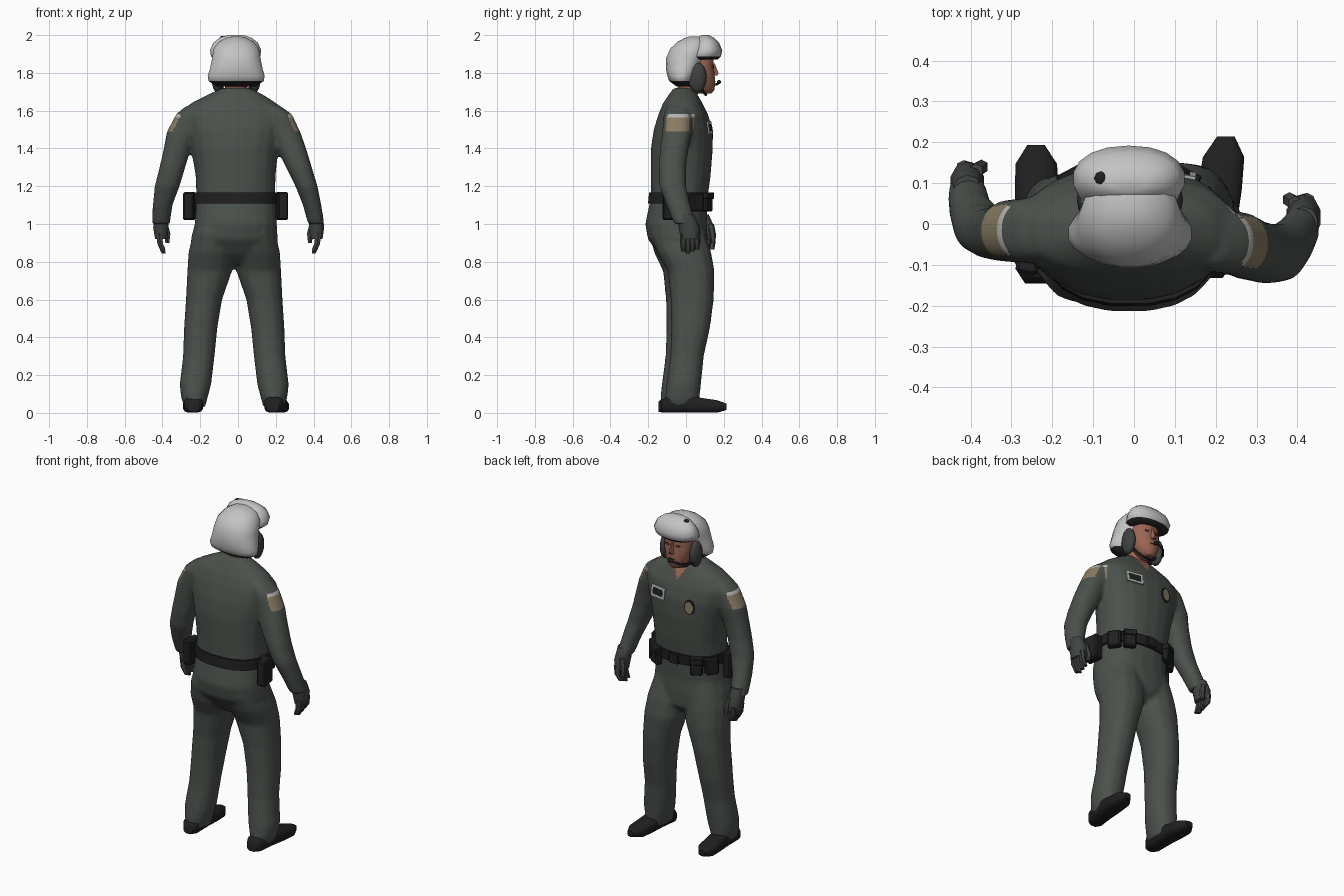
import bpy, bmesh, math
from mathutils import Vector


def material(name, r, g, b):
    m = bpy.data.materials.new(name)
    m.diffuse_color = (r, g, b, 1)
    return m


UNIFORM = material("uniform green grey", 0.07, 0.082, 0.071)
GLOVE = material("glove dark green", 0.053, 0.06, 0.053)
BLACK = material("black leather", 0.014, 0.014, 0.015)
WHITE = material("helmet white", 0.55, 0.55, 0.55)
GREY = material("dark grey padding", 0.05, 0.052, 0.052)
SKIN = material("skin", 0.33, 0.13, 0.085)
TAN = material("patch tan", 0.25, 0.2, 0.125)
LIGHT = material("light grey trim", 0.45, 0.45, 0.43)
BROWN = material("dark brown", 0.1, 0.04, 0.028)


def finish(name, bm, mats, rule=None, angle=45):
    bmesh.ops.recalc_face_normals(bm, faces=bm.faces)
    if rule:
        for f in bm.faces:
            f.material_index = rule(f.calc_center_median(), f.normal)
    me = bpy.data.meshes.new(name)
    bm.to_mesh(me)
    bm.free()
    for m in mats:
        me.materials.append(m)
    ob = bpy.data.objects.new(name, me)
    bpy.context.collection.objects.link(ob)
    bpy.ops.object.select_all(action='DESELECT')
    ob.select_set(True)
    bpy.context.view_layer.objects.active = ob
    bpy.ops.object.shade_smooth_by_angle(angle=math.radians(angle))
    return ob


def loft(name, rows, mats, n=14, power=2.2, along='z', rule=None, angle=50):
    """Skin rounded sections; row = (position, x0, x1, b0, b1)."""
    bm = bmesh.new()
    rings = []
    for s, x0, x1, b0, b1 in rows:
        ring = []
        for i in range(n):
            t = 2 * math.pi * (i + 0.5) / n
            c, d = math.cos(t), math.sin(t)
            u = math.copysign(abs(c) ** (2 / power), c)
            v = math.copysign(abs(d) ** (2 / power), d)
            x, b = (x0 + x1) / 2 + u * (x1 - x0) / 2, (b0 + b1) / 2 + v * (b1 - b0) / 2
            ring.append(bm.verts.new((x, b, s) if along == 'z' else (x, s, b)))
        rings.append(ring)
    for a, b in zip(rings, rings[1:]):
        for i in range(n):
            bm.faces.new((a[i], a[(i + 1) % n], b[(i + 1) % n], b[i]))
    bm.faces.new(rings[0])
    bm.faces.new(rings[-1])
    return finish(name, bm, mats, rule, angle)


def ball(name, loc, size, mat, seg=10):
    bm = bmesh.new()
    bmesh.ops.create_uvsphere(bm, u_segments=seg, v_segments=seg // 2 + 2, radius=1)
    bmesh.ops.scale(bm, vec=size, verts=bm.verts)
    bmesh.ops.translate(bm, vec=loc, verts=bm.verts)
    return finish(name, bm, [mat], angle=80)


def box(name, loc, size, mat, turn=0, bevel=0.008):
    bm = bmesh.new()
    bmesh.ops.create_cube(bm, size=1)
    bmesh.ops.scale(bm, vec=size, verts=bm.verts)
    if bevel:
        bmesh.ops.bevel(bm, geom=bm.edges[:], offset=bevel, segments=1, affect='EDGES')
    ob = finish(name, bm, [mat], angle=30)
    ob.location = loc
    ob.rotation_euler.z = math.radians(turn)
    return ob


def tube(name, pts, r, mat):
    cu = bpy.data.curves.new(name, 'CURVE')
    cu.dimensions = '3D'
    cu.bevel_depth, cu.bevel_resolution, cu.use_fill_caps = r, 1, True
    sp = cu.splines.new('POLY')
    sp.points.add(len(pts) - 1)
    for p, q in zip(sp.points, pts):
        p.co = (*q, 1)
    cu.materials.append(mat)
    bpy.context.collection.objects.link(bpy.data.objects.new(name, cu))


# Uniform: torso, legs and arms, fused into one smooth suit below
parts = [loft("torso", [
    (0.79, -0.07, 0.04, -0.09, 0.07), (0.84, -0.17, 0.14, -0.145, 0.115),
    (0.92, -0.252, 0.212, -0.203, 0.116), (1.0, -0.23, 0.207, -0.217, 0.111),
    (1.14, -0.222, 0.198, -0.187, 0.115), (1.25, -0.225, 0.2, -0.187, 0.131),
    (1.4, -0.25, 0.215, -0.187, 0.143), (1.5, -0.275, 0.24, -0.172, 0.141),
    (1.58, -0.295, 0.255, -0.147, 0.118), (1.64, -0.25, 0.205, -0.122, 0.088),
    (1.69, -0.15, 0.125, -0.088, 0.058), (1.72, -0.082, 0.062, -0.065, 0.035)],
    [UNIFORM], n=20, power=2.3)]
# The right leg mirrors the left about x = -0.02 and stands a little further forward
leg = [(1.02, -0.215, -0.05, -0.18, 0.08), (0.95, -0.24, -0.025, -0.195, 0.1),
       (0.85, -0.264, -0.015, -0.17, 0.118), (0.75, -0.27, -0.03, -0.122, 0.127),
       (0.6, -0.277, -0.083, -0.107, 0.123), (0.45, -0.287, -0.108, -0.104, 0.103),
       (0.3, -0.292, -0.123, -0.109, 0.07), (0.15, -0.31, -0.141, -0.129, 0.055),
       (0.08, -0.302, -0.16, -0.137, 0.048), (0.03, -0.285, -0.173, -0.13, 0.04)]
parts.append(loft("left_leg", leg, [UNIFORM]))
right = []
for z, x0, x1, y0, y1 in leg:
    f = 0.025 * min(1, max(0, (0.98 - z) / 0.2))
    right.append((z, -0.04 - x1, -0.04 - x0, y0 + f, y1 + f))
parts.append(loft("right_leg", right, [UNIFORM]))
parts.append(loft("right_arm", [
    (1.625, 0.12, 0.225, -0.1, 0.02), (1.58, 0.13, 0.288, -0.12, 0.035),
    (1.485, 0.17, 0.332, -0.127, 0.032), (1.4, 0.203, 0.362, -0.138, 0.014),
    (1.3, 0.253, 0.392, -0.147, 0.002), (1.2, 0.303, 0.422, -0.142, 0.002),
    (1.1, 0.343, 0.442, -0.105, 0.024), (1.0, 0.37, 0.457, -0.065, 0.055)], [UNIFORM]))
parts.append(loft("left_arm", [
    (1.625, -0.275, -0.17, -0.08, 0.05), (1.58, -0.33, -0.17, -0.095, 0.065),
    (1.485, -0.379, -0.203, -0.095, 0.062), (1.4, -0.394, -0.248, -0.092, 0.047),
    (1.3, -0.417, -0.278, -0.087, 0.042), (1.2, -0.442, -0.308, -0.072, 0.052),
    (1.1, -0.452, -0.346, -0.032, 0.085), (1.0, -0.457, -0.36, 0.015, 0.13)], [UNIFORM]))

bpy.ops.object.select_all(action='DESELECT')
for p in parts:
    p.select_set(True)
suit = parts[0]
bpy.context.view_layer.objects.active = suit
bpy.ops.object.join()
mod = suit.modifiers.new("fuse", 'REMESH')
mod.mode, mod.voxel_size = 'VOXEL', 0.011
bpy.ops.object.modifier_apply(modifier="fuse")
mod = suit.modifiers.new("soften", 'SMOOTH')
mod.factor, mod.iterations = 0.5, 8
bpy.ops.object.modifier_apply(modifier="soften")


# Bare V at the neck, shoulder patches with a light top stripe
def suit_colour(c, n):
    if c.y > 0 and c.z > 1.61 and abs(c.x + 0.01) < 0.55 * (c.z - 1.605):
        return 1
    if abs(n.x) < 0.58 or abs(c.x + 0.02) < 0.25 or not 1.49 < c.z < 1.582:
        return 0
    return 2 if c.z < 1.565 else 3


bm = bmesh.new()
bm.from_mesh(suit.data)
bpy.data.objects.remove(suit)
for z in (1.49, 1.565, 1.582):
    bmesh.ops.bisect_plane(bm, geom=bm.verts[:] + bm.edges[:] + bm.faces[:],
                           plane_co=(0, 0, z), plane_no=(0, 0, 1))
suit = finish("uniform_suit", bm, [UNIFORM, SKIN, TAN, LIGHT], suit_colour, 60)

loft("neck", [(1.66, -0.065, 0.045, -0.045, 0.05), (1.7, -0.07, 0.05, -0.045, 0.07),
              (1.8, -0.075, 0.055, -0.04, 0.1)], [SKIN])

# Shoes
for name, heel, toe, reach in (("left_shoe", -0.235, -0.24, 0.92), ("right_shoe", 0.185, 0.225, 1.02)):
    rows = []
    for y, w, z0, z1 in ((-0.135, 0.032, 0.005, 0.06), (-0.11, 0.05, 0, 0.085), (0.0, 0.052, 0, 0.1),
                         (0.08, 0.055, 0, 0.08), (0.16, 0.052, 0, 0.068), (0.21, 0.022, 0.015, 0.05)):
        x = heel + (toe - heel) * (y + 0.135) / 0.345
        rows.append((y * reach if y > 0 else y * (2 - reach), x - w, x + w, z0, z1))
    loft(name, rows, [BLACK], n=12, power=3, along='y')

# Gloved hands
for side, s, cx, wy, cy in (("left", -1, -0.408, 0.075, 0.1), ("right", 1, 0.415, -0.002, 0.02)):
    loft(side + "_hand", [(1.05, cx - 0.036, cx + 0.036, wy - 0.045, wy + 0.045),
                          (0.98, cx - 0.043, cx + 0.043, cy - 0.058, cy + 0.052),
                          (0.92, cx - 0.032, cx + 0.034, cy - 0.047, cy + 0.05)], [GLOVE], n=10)
    for i in range(4):
        y, end = cy - 0.034 + i * 0.024, 0.845 + 0.01 * abs(i - 1)
        rows = []
        for z, r, dx in ((0.95, 0.018, -0.01), (0.895, 0.017, -0.004), (end, 0.012, 0.014)):
            x = cx - s * dx
            rows.append((z, x - r, x + r, y - r, y + r))
        loft(side + "_finger", rows, [GLOVE], n=6)
    rows = []
    for z, r, dx, dy in ((1.0, 0.018, 0.02, 0.03), (0.95, 0.018, 0.034, 0.04), (0.9, 0.012, 0.034, 0.045)):
        x, y = cx - s * dx, cy + dy
        rows.append((z, x - r, x + r, y - r, y + r))
    loft(side + "_thumb", rows, [GLOVE], n=6)

# Duty belt with pouches, hip cases and buckle
loft("belt", [(1.108, -0.232, 0.21, -0.203, 0.126), (1.168, -0.233, 0.211, -0.197, 0.13)],
     [BLACK], n=20, power=2.3)
for side, s in (("left", -1), ("right", 1)):
    cx = -0.0125
    box(side + "_side_pouch", (cx + s * 0.2, 0.055, 1.115), (0.075, 0.04, 0.1), BLACK, -s * 55)
    box(side + "_front_pouch", (cx + s * 0.135, 0.11, 1.115), (0.07, 0.04, 0.1), BLACK, -s * 28)
    box(side + "_pouch_flap", (cx + s * 0.137, 0.114, 1.15), (0.074, 0.044, 0.035), BLACK, -s * 28, 0.004)
    box(side + "_hip_case", (cx + s * 0.245, -0.075, 1.095), (0.055, 0.095, 0.15), BLACK, s * 8)
box("buckle", (-0.012, 0.13, 1.137), (0.06, 0.02, 0.06), BLACK, 0, 0.004)

# Chest badge and name plate laid on the suit surface
bpy.context.view_layer.update()
for name, x, z, layers in (
        ("badge", -0.115, 1.475, ((0.033, 0.045, 0.008, BLACK, 10), (0.026, 0.037, 0.012, TAN, 10))),
        ("name_plate", 0.1, 1.51, ((0.052, 0.034, 0.008, LIGHT, 4), (0.037, 0.019, 0.012, BLACK, 4)))):
    hit, loc, nor, _ = suit.ray_cast(Vector((x, 1, z)), Vector((0, -1, 0)))
    for w, h, t, mat, n in layers:
        bm = bmesh.new()
        if n == 4:
            bmesh.ops.create_cube(bm, size=2)
        else:
            bmesh.ops.create_cone(bm, cap_ends=True, segments=n, radius1=1, radius2=1, depth=2)
        bmesh.ops.scale(bm, vec=(w, h, t / 2), verts=bm.verts)
        ob = finish(name, bm, [mat], angle=30)
        ob.location = loc + nor * 0.001
        ob.rotation_euler = nor.to_track_quat('Z', 'Y').to_euler()

# Face
loft("face", [
    (1.69, -0.04, 0.02, 0.06, 0.135), (1.71, -0.06, 0.04, 0.02, 0.152),
    (1.75, -0.085, 0.065, 0.0, 0.156), (1.8, -0.095, 0.075, 0.0, 0.152),
    (1.845, -0.095, 0.075, 0.0, 0.146), (1.9, -0.088, 0.068, 0.0, 0.15)], [SKIN], n=16)
loft("nose", [(1.785, -0.026, 0.006, 0.13, 0.165), (1.798, -0.024, 0.004, 0.13, 0.174),
              (1.85, -0.016, -0.004, 0.13, 0.153)], [SKIN], n=8)
box("mouth", (-0.01, 0.153, 1.753), (0.04, 0.008, 0.006), BROWN, 0, 0)
for s in (-1, 1):
    box("eye", (-0.01 + s * 0.035, 0.142, 1.832), (0.026, 0.008, 0.01), BROWN, -s * 14, 0)

# Helmet shell with dark undercut rim, raised visor, ear cups
loft("helmet_shell", [
    (1.728, -0.115, 0.095, -0.05, 0.03), (1.757, -0.158, 0.138, -0.09, 0.042),
    (1.785, -0.162, 0.143, -0.1, 0.055), (1.82, -0.15, 0.132, -0.107, 0.075),
    (1.88, -0.138, 0.12, -0.106, 0.105), (1.93, -0.13, 0.112, -0.083, 0.125),
    (1.965, -0.102, 0.084, -0.045, 0.12), (1.985, -0.065, 0.047, -0.008, 0.1),
    (1.993, -0.03, 0.012, 0.02, 0.07)],
    [WHITE, BLACK], n=20, rule=lambda c, n: 1 if c.z < 1.757 else 0, angle=60)
loft("visor_cover", [
    (1.87, -0.115, 0.095, 0.02, 0.168), (1.887, -0.145, 0.12, 0.015, 0.185),
    (1.92, -0.15, 0.125, 0.03, 0.192), (1.96, -0.132, 0.107, 0.05, 0.175),
    (1.985, -0.1, 0.075, 0.065, 0.15), (2.0, -0.055, 0.03, 0.08, 0.122)],
    [WHITE, BLACK], n=18, rule=lambda c, n: 1 if c.z < 1.886 else 0, angle=70)
ball("visor_knob", (-0.08, 0.112, 1.984), (0.018, 0.018, 0.012), BLACK, 8)
for s in (-1, 1):
    ball("ear_cup", (-0.01 + s * 0.1, 0.06, 1.775), (0.03, 0.05, 0.08), GREY, 12)

# Chin strap and microphone boom
tube("chin_strap", [(-0.1, 0.07, 1.74), (-0.065, 0.09, 1.7), (-0.01, 0.105, 1.685),
                    (0.045, 0.09, 1.7), (0.08, 0.07, 1.74)], 0.008, BLACK)
tube("microphone_boom", [(-0.13, 0.06, 1.74), (-0.115, 0.11, 1.733), (-0.075, 0.16, 1.738),
                         (-0.02, 0.178, 1.75)], 0.006, BLACK)
ball("microphone", (-0.015, 0.175, 1.752), (0.018, 0.011, 0.011), BLACK, 8)
